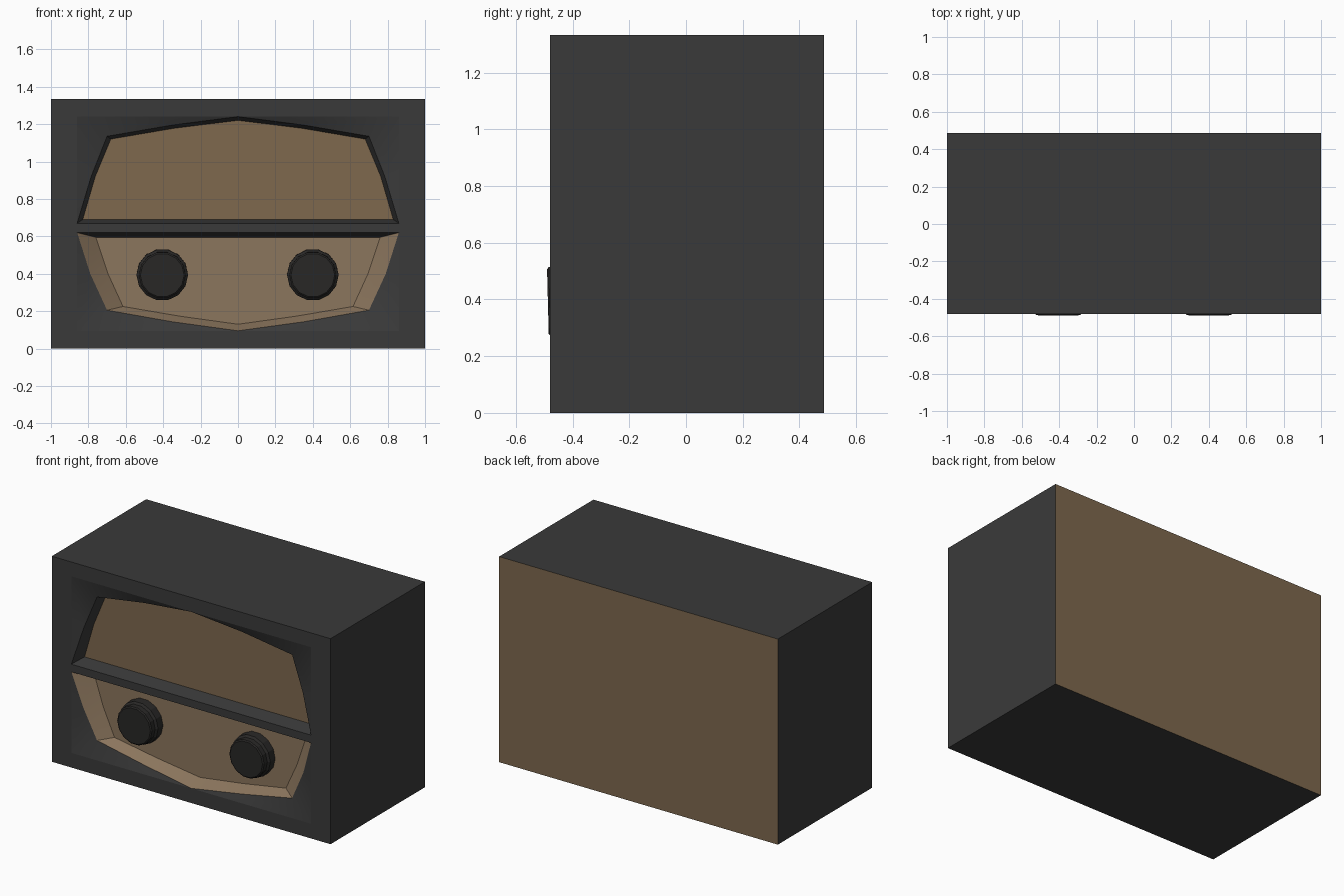
import bpy, bmesh, math
from mathutils import Vector, Matrix

if "Cube" in bpy.data.objects:
    bpy.data.objects.remove(bpy.data.objects["Cube"])

FRONT, BACK, PANEL = -0.48, 0.487, -0.387


def material(name, rgb):
    m = bpy.data.materials.new(name)
    m.diffuse_color = (*rgb, 1)
    m.use_nodes = True
    m.node_tree.nodes["Principled BSDF"].inputs["Base Color"].default_value = m.diffuse_color
    return m


DARK = material("dark_case", (0.042, 0.042, 0.042))
BLACK = material("black_knob", (0.022, 0.021, 0.02))
CLOTH = material("brown_cloth", (0.21, 0.14, 0.076))
TAN = material("tan_panel", (0.26, 0.18, 0.11))


def build(name, polys, mat, front=True, smooth=False):
    """Mesh from polygons; faces turned to the front or away from the box centre."""
    bm = bmesh.new()
    for poly in polys:
        pts = []
        for p in poly:
            p = Vector(p)
            if all((p - q).length > 1e-5 for q in pts):
                pts.append(p)
        if len(pts) < 3:
            continue
        f = bm.faces.new([bm.verts.new(p) for p in pts])
        f.normal_update()
        want = Vector((0, -1, 0)) if front else f.calc_center_median() - Vector((0, 0, 0.667))
        if f.normal.dot(want) < 0:
            f.normal_flip()
    bmesh.ops.remove_doubles(bm, verts=bm.verts, dist=1e-5)
    me = bpy.data.meshes.new(name)
    bm.to_mesh(me)
    bm.free()
    me.materials.append(mat)
    ob = bpy.data.objects.new(name, me)
    bpy.context.collection.objects.link(ob)
    if smooth:
        bpy.ops.object.select_all(action='DESELECT')
        ob.select_set(True)
        bpy.context.view_layer.objects.active = ob
        bpy.ops.object.shade_smooth_by_angle(angle=math.radians(30))
    return ob


def loop(half, depths):
    """Mirror a right-hand half outline (x, z), ending on x = 0, into a full loop."""
    right = [(x, y, z) for (x, z), y in zip(half, depths)]
    return right + [(-x, y, z) for x, y, z in reversed(right[:-1])]


def loft(a, b):
    n = len(a)
    return [(a[i], a[(i + 1) % n], b[(i + 1) % n], b[i]) for i in range(n)]


def rect(x0, x1, z0, z1, y=FRONT):
    return [(x0, y, z0), (x1, y, z0), (x1, y, z1), (x0, y, z1)]


# case sides, top and bottom
H = 1.333
ends = [rect(-1, 1, 0, H, y) for y in (FRONT, BACK)]
build("case_shell", loft(*ends), DARK, front=False)
build("back_panel", [ends[1]], CLOTH, front=False)

# flat front frame around the two openings
build("front_frame", [
    rect(-1, -0.86, 0, H), rect(0.86, 1, 0, H),
    rect(-0.86, 0.86, 0, 0.095), rect(-0.86, 0.86, 0.62, 0.67),
    rect(-0.86, 0.86, 1.24, H)], DARK)

flat = [FRONT] * 5
dished = [FRONT + d for d in (0, 0.022, 0.035, 0.022, 0)]
deep = [PANEL] * 5

# upper opening: dished corners, steep rim and speaker cloth
edge = loop([(0.86, 0.67), (0.86, 0.95), (0.86, 1.24), (0.4, 1.24), (0, 1.24)], flat)
rim = loop([(0.86, 0.67), (0.785, 0.92), (0.70, 1.135), (0.35, 1.195), (0, 1.24)], dished)
inner = loop([(0.83, 0.69), (0.763, 0.92), (0.68, 1.12), (0.34, 1.178), (0, 1.22)], deep)
build("upper_corners", loft(edge, rim), DARK, smooth=True)
build("speaker_rim", loft(rim, inner), DARK, smooth=True)
build("speaker_cloth", [inner], CLOTH)

# lower opening: dished corners, wide tan slope, dark lintel and control panel
edge = loop([(0.86, 0.62), (0.86, 0.36), (0.86, 0.095), (0.4, 0.095), (0, 0.095)], flat)
rim = loop([(0.86, 0.62), (0.79, 0.40), (0.70, 0.205), (0.35, 0.143), (0, 0.095)], dished)
inner = loop([(0.76, 0.595), (0.695, 0.40), (0.615, 0.225), (0.31, 0.173), (0, 0.13)], deep)
walls = loft(rim, inner)
build("lower_corners", loft(edge, rim), DARK, smooth=True)
build("control_slope", walls[:-1], TAN, smooth=True)
build("control_lintel", walls[-1:], DARK)
build("control_panel", [inner], TAN)

# knobs: stepped profile spun in 14 sides, tipped slightly
SIDES = 14
PROFILE = [(0.138, 0.01), (0.138, -0.05), (0.125, -0.062), (0.125, -0.094), (0.117, -0.1)]
for side, cx in (("left", -0.405), ("right", 0.4)):
    rings = []
    for r, y in PROFILE:
        angles = [2 * math.pi * (i + 0.5) / SIDES + math.pi / 2 for i in range(SIDES)]
        rings.append([(r * math.cos(a), y, r * math.sin(a)) for a in angles])
    polys = [q for a, b in zip(rings, rings[1:]) for q in loft(a, b)] + [rings[0], rings[-1]]
    knob = build(side + "_knob", polys, BLACK)
    bm = bmesh.new()
    bm.from_mesh(knob.data)
    bmesh.ops.recalc_face_normals(bm, faces=bm.faces)
    bm.to_mesh(knob.data)
    bm.free()
    knob.matrix_world = (Matrix.Translation((cx, PANEL, 0.395))
                         @ Matrix.Rotation(math.radians(1.5), 4, 'X'))
